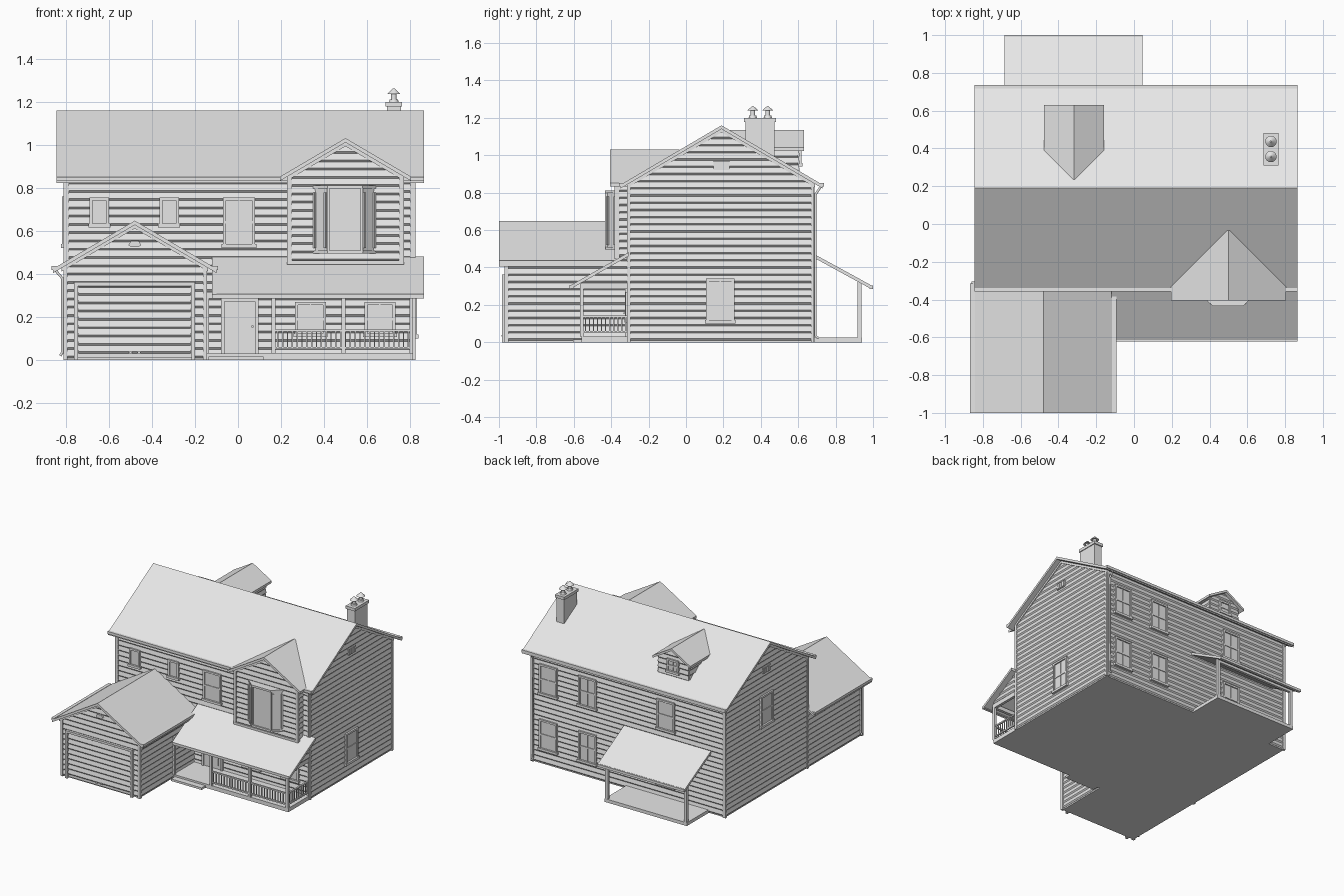
import bpy, bmesh
from mathutils import Matrix, Vector

old = bpy.data.objects.get("Cube")
if old:
    bpy.data.objects.remove(old, do_unlink=True)

grey = bpy.data.materials.new("light_grey")
grey.use_nodes = True
grey.diffuse_color = (0.8, 0.8, 0.8, 1)
grey.node_tree.nodes["Principled BSDF"].inputs["Base Color"].default_value = (0.8, 0.8, 0.8, 1)

PITCH = 0.588
BOARD = 0.0385
parts = {}


def part(name):
    return parts.setdefault(name, bmesh.new() if name not in parts else None)


def loft(name, ring_a, ring_b):
    """Closed solid between two matching outlines."""
    bm = part(name)
    a = [bm.verts.new(p) for p in ring_a]
    b = [bm.verts.new(p) for p in ring_b]
    n = len(a)
    bm.faces.new(a)
    bm.faces.new(b[::-1])
    for i in range(n):
        j = (i + 1) % n
        bm.faces.new((a[j], a[i], b[i], b[j]))


def prism(name, pts, axis, lo, hi):
    if axis == "x":
        loft(name, [(lo, u, z) for u, z in pts], [(hi, u, z) for u, z in pts])
    elif axis == "y":
        loft(name, [(u, lo, z) for u, z in pts], [(u, hi, z) for u, z in pts])
    else:
        loft(name, [(u, v, lo) for u, v in pts], [(u, v, hi) for u, v in pts])


def box(name, x0, x1, y0, y1, z0, z1):
    prism(name, [(x0, y0), (x1, y0), (x1, y1), (x0, y1)], "z", z0, z1)


def wall_frame(axis, pos, sign):
    """Maps (along, up, outward) on a wall to a point in space."""
    if axis == "y":
        return lambda u, z, o: (u, pos + sign * o, z)
    return lambda u, z, o: (pos + sign * o, u, z)


def plate(name, f, u0, u1, z0, z1, out, start=-0.005):
    ring = [(u0, z0), (u1, z0), (u1, z1), (u0, z1)]
    loft(name, [f(u, z, start) for u, z in ring], [f(u, z, out) for u, z in ring])


def gable_span(lo, hi, mid, apex):
    return lambda z: (max(lo, mid - (apex - z) / PITCH), min(hi, mid + (apex - z) / PITCH))


def siding(name, f, z0, z1, span):
    """Overlapping boards whose lower lip slants back."""
    z = z0
    while z < z1 - 0.004:
        top = min(z + BOARD, z1)
        rings = [[], []]
        for h, o in ((z, 0.001), (min(z + 0.009, top - 0.001), 0.009), (top, 0.002)):
            for side in (0, 1):
                rings[side].append(f(span(h)[side], h, o))
        for side, h in ((0, top), (1, top)):
            rings[side] += [f(span(h)[side], h, -0.004), f(span(z)[side], z, -0.004)]
        loft(name, *rings)
        z = top


def chevron(mid, apex, half, thick):
    e = apex - half * PITCH
    return [(mid - half, e), (mid, apex), (mid + half, e),
            (mid + half, e - thick), (mid, apex - thick), (mid - half, e - thick)]


def window(name, f, u, z0, z1, w=0.15, sashes=True):
    h, t = w / 2, 0.014
    plate(name, f, u - h, u + h, z0, z1, 0.010)
    for a, b in ((u - h, u - h + t), (u + h - t, u + h)):
        plate(name, f, a, b, z0, z1, 0.018)
    plate(name, f, u - h, u + h, z1 - t, z1, 0.019)
    plate(name, f, u - h - 0.006, u + h + 0.006, z0 - 0.004, z0 + t, 0.024)
    if sashes:
        m = (z0 + z1) / 2
        plate(name, f, u - h, u + h, m - 0.006, m + 0.006, 0.015)
        plate(name, f, u - 0.003, u + 0.003, z0, z1, 0.013)


def vent(name, f, u, z):
    plate(name, f, u - 0.042, u + 0.042, z - 0.024, z + 0.024, 0.012)
    for k in (-1, 0, 1):
        plate(name, f, u + k * 0.026 - 0.008, u + k * 0.026 + 0.008, z - 0.02, z + 0.02, 0.016)


# Main body, siding, trim and roof
L, R, F, B, RIDGE, TOP = -0.80, 0.815, -0.305, 0.675, 0.19, 1.16
front, back = wall_frame("y", F, -1), wall_frame("y", B, 1)
left, right = wall_frame("x", R, 1), wall_frame("x", L, -1)
under = TOP - 0.012
prism("main_walls", [(F, 0), (B, 0), (B, under - (B - RIDGE) * PITCH), (RIDGE, under),
                     (F, under - (RIDGE - F) * PITCH)], "x", L, R)
siding("front_siding", front, 0.01, 0.86, lambda z: (L, R))
siding("back_siding", back, 0.01, 0.86, lambda z: (L, R))
for f, n in ((left, "left_siding"), (right, "right_siding")):
    siding(n, f, 0.01, under - 0.005, gable_span(F, B, RIDGE, under))
    vent("gable_vents", f, RIDGE, 0.945)
    for u, s in ((F, 1), (B, -1)):
        a, b = sorted((u - s * 0.01, u + s * 0.008))
        plate("corner_boards", f, a, b, 0, 0.86, 0.011)
for f in (front, back):
    for u, s in ((L, 1), (R, -1)):
        a, b = sorted((u, u + s * 0.014))
        plate("corner_boards", f, a, b, 0, 0.86, 0.011)
prism("main_roof", chevron(RIDGE, TOP, 0.54, 0.02), "x", -0.845, 0.865)
for x0, x1 in ((L - 0.012, L), (R, R + 0.012)):
    prism("rake_boards", chevron(RIDGE, TOP - 0.018, 0.5, 0.02), "x", x0, x1)
for y0, y1 in ((-0.358, -0.338), (0.717, 0.737)):
    box("main_gutters", -0.845, 0.865, y0, y1, 0.832, 0.852)

# Windows on the main walls
for x in (-0.645, -0.32):
    window("small_windows", front, x, 0.62, 0.755, 0.09, False)
window("front_window", front, 0.005, 0.525, 0.755)
for x in (0.337, 0.66):
    window("porch_windows", front, x, 0.11, 0.27, 0.145)
for x in (0.676, 0.347, -0.31):
    window("back_windows", back, x, 0.53, 0.76)
    window("back_windows", back, x, 0.11, 0.34)
window("side_windows", left, 0.183, 0.105, 0.34)
window("side_windows", right, 0.19, 0.525, 0.76)

# Garage
GL, GR, GF, GM, GT = -0.80, -0.155, -0.96, -0.48, 0.648
gu = GT - 0.012
eave = gu - (GR - GM) * PITCH
prism("garage_walls", [(GL, 0), (GR, 0), (GR, eave), (GM, gu), (GL, eave)], "y", GF, F)
gfront = wall_frame("y", GF, -1)
siding("garage_siding", gfront, 0.01, gu - 0.005, gable_span(GL, GR, GM, gu))
for pos, s in ((GL, -1), (GR, 1)):
    f = wall_frame("x", pos, s)
    siding("garage_siding", f, 0.01, eave, lambda z: (GF, F))
    plate("garage_corners", f, GF - 0.01, GF + 0.012, 0, eave, 0.011)
    plate("garage_corners", gfront, min(pos, pos - s * 0.008), max(pos, pos - s * 0.008), 0, eave, 0.011)
prism("garage_roof", chevron(GM, GT, 0.38, 0.02), "y", -1.0, F)
prism("garage_rake", chevron(GM, GT - 0.018, 0.34, 0.018), "y", GF - 0.014, GF)
for x in (-0.855, -0.105):
    box("garage_gutters", x - 0.012, x + 0.012, -1.0, F - 0.01, 0.418, 0.437)
prism("garage_vent", [(GM - 0.03, 0.535), (GM - 0.018, 0.525), (GM + 0.018, 0.525), (GM + 0.03, 0.535),
                      (GM + 0.018, 0.553), (GM - 0.018, 0.553)], "y", GF - 0.018, GF)
plate("garage_door", gfront, -0.75, -0.215, 0.01, 0.35, 0.010)
siding("garage_door", wall_frame("y", GF - 0.010, -1), 0.03, 0.345, lambda z: (-0.742, -0.22))
for a, b, c, d in ((-0.763, -0.745, 0, 0.36), (-0.217, -0.199, 0, 0.36), (-0.763, -0.199, 0.345, 0.362)):
    plate("garage_door_frame", gfront, a, b, c, d, 0.024)
for x in (-0.5, -0.46):
    plate("garage_door_handle", gfront, x - 0.007, x + 0.007, 0.03, 0.04, 0.026)

# Front gable with bay window
prism("gable_walls", [(0.24, 0.44), (0.76, 0.44), (0.76, 0.862), (0.5, 1.015), (0.24, 0.862)], "y", -0.37, -0.2)
gable = wall_frame("y", -0.37, -1)
siding("gable_siding", gable, 0.46, 1.01, gable_span(0.24, 0.76, 0.5, 1.015))
plate("gable_trim", gable, 0.235, 0.765, 0.445, 0.462, 0.012)
for x, s in ((0.24, -1), (0.76, 1)):
    f = wall_frame("x", x, s)
    siding("gable_siding", f, 0.46, 0.85, lambda z: (-0.37, F))
    plate("gable_trim", f, -0.381, -0.355, 0.445, 0.86, 0.011)
    plate("gable_trim", gable, min(x, x - s * 0.012), max(x, x - s * 0.012), 0.445, 0.86, 0.011)
prism("gable_roof", chevron(0.5, 1.032, 0.305, 0.02), "y", -0.405, -0.035)
prism("gable_rake", chevron(0.5, 1.014, 0.27, 0.02), "y", -0.384, -0.37)
bay = [(0.345, -0.365), (0.42, -0.425), (0.575, -0.425), (0.645, -0.365)]
prism("bay_window", bay, "z", 0.50, 0.805)
trim = [(0.34, -0.365), (0.417, -0.434), (0.578, -0.434), (0.65, -0.365)]
for z in (0.495, 0.797):
    prism("bay_trim", trim, "z", z, z + 0.015)
for x, y in bay[1:3]:
    box("bay_trim", x - 0.006, x + 0.006, y - 0.007, y + 0.006, 0.50, 0.80)
# slanted side sashes
for (ax, ay), (bx, by) in ((bay[0], bay[1]), (bay[3], bay[2])):
    p, q = Vector((ax, ay)), Vector((bx, by))
    n = Vector((-0.006 if bx < 0.5 else 0.006, -0.007))
    for s, t in ((0.12, 0.24), (0.78, 0.9)):
        c, d = p.lerp(q, s), p.lerp(q, t)
        prism("bay_trim", [tuple(c), tuple(d), tuple(d + n), tuple(c + n)], "z", 0.52, 0.78)

# Rear dormer
prism("dormer_walls", [(-0.445, 0.88), (-0.19, 0.88), (-0.19, 1.045), (-0.3175, 1.12), (-0.445, 1.045)], "y", 0.3, 0.60)
dormer = wall_frame("y", 0.60, 1)
siding("dormer_siding", dormer, 0.91, 1.11, gable_span(-0.445, -0.19, -0.3175, 1.12))
for x, s in ((-0.445, -1), (-0.19, 1)):
    siding("dormer_siding", wall_frame("x", x, s), 0.91, 1.03, lambda z: (0.35, 0.60))
prism("dormer_roof", chevron(-0.3175, 1.135, 0.158, 0.018), "y", 0.235, 0.63)
window("dormer_window", dormer, -0.3175, 0.945, 1.045, 0.1)

# Front porch
box("porch_deck", GR, R, -0.56, F, 0, 0.03)
box("porch_step", -0.137, 0.118, -0.605, -0.56, 0, 0.016)


def shed(name, x0, x1, y0, z0, y1, z1):
    prism(name, [(y0, z0), (y1, z1), (y1, z1 - 0.02), (y0, z0 - 0.02)], "x", x0, x1)


shed("porch_roof", -0.12, 0.865, F, 0.482, -0.617, 0.305)
box("porch_gutter", -0.10, 0.865, -0.622, -0.602, 0.287, 0.306)
box("porch_beam", GR, R, -0.567, -0.545, 0.285, 0.315)
box("porch_beam", R - 0.02, R, -0.56, F, 0.285, 0.315)
prism("porch_end_wall", [(-0.56, 0.30), (F, 0.30), (F, 0.465), (-0.56, 0.325)], "x", R - 0.012, R)
siding("porch_end_siding", left, 0.318, 0.45, lambda z: (min(F, F - (0.462 - z) / 0.567), F))
for x in (-0.145, 0.165, 0.49, 0.806):
    box("porch_posts", x - 0.009, x + 0.009, -0.567, -0.547, 0.03, 0.30)
for z in (0.05, 0.132):
    box("porch_railing", 0.165, 0.806, -0.563, -0.551, z, z + 0.01)
    box("porch_railing", 0.80, 0.812, -0.555, F, z, z + 0.01)
for i in range(28):
    x = 0.185 + i * 0.0225
    box("porch_balusters", x - 0.003, x + 0.003, -0.56, -0.554, 0.05, 0.14)
for i in range(11):
    y = -0.537 + i * 0.0215
    box("porch_balusters", 0.803, 0.809, y - 0.003, y + 0.003, 0.05, 0.14)

# Front door
plate("front_door", front, -0.07, 0.088, 0.03, 0.285, 0.012)
for a, b, c, d in ((-0.078, -0.062, 0.03, 0.285), (0.08, 0.096, 0.03, 0.285), (-0.078, 0.096, 0.272, 0.288)):
    plate("door_frame", front, a, b, c, d, 0.022)
for u in (-0.022, 0.04):
    for z0, z1 in ((0.055, 0.125), (0.14, 0.205), (0.22, 0.255)):
        plate("door_panels", front, u - 0.018, u + 0.018, z0, z1, 0.017)
plate("door_knob", front, 0.062, 0.072, 0.15, 0.16, 0.03)

# Back porch
box("back_deck", -0.665, 0.025, B, 0.94, 0, 0.025)
shed("back_porch_roof", -0.685, 0.045, B, 0.477, 0.99, 0.305)
box("back_porch_gutter", -0.685, 0.045, 0.98, 1.0, 0.285, 0.304)
box("back_porch_beam", -0.66, 0.02, 0.918, 0.938, 0.295, 0.322)
for x in (-0.65, 0.01):
    box("back_porch_posts", x - 0.011, x + 0.011, 0.917, 0.939, 0.02, 0.305)

# Chimney with two capped pots
box("chimney", 0.692, 0.758, 0.318, 0.473, 0.9, 1.2)
box("chimney_cap", 0.686, 0.764, 0.31, 0.481, 1.178, 1.2)
for y in (0.357, 0.437):
    for r0, r1, z, h in ((0.022, 0.019, 1.2, 0.012), (0.013, 0.013, 1.205, 0.035), (0.03, 0.004, 1.238, 0.025)):
        bmesh.ops.create_cone(part("chimney_pots"), cap_ends=True, segments=16, radius1=r0, radius2=r1,
                              depth=h, matrix=Matrix.Translation((0.725, y, z + h / 2)))

# Turn collected parts into objects
for name, bm in parts.items():
    bmesh.ops.recalc_face_normals(bm, faces=bm.faces)
    me = bpy.data.meshes.new(name)
    bm.to_mesh(me)
    bm.free()
    me.materials.append(grey)
    ob = bpy.data.objects.new(name, me)
    bpy.context.collection.objects.link(ob)
    if name == "chimney_pots":
        bpy.context.view_layer.objects.active = ob
        ob.select_set(True)
        bpy.ops.object.shade_smooth_by_angle()

# Downspouts
for name, pts in (("back_downspout", [(0.80, 0.722, 0.835), (0.80, 0.692, 0.79), (0.80, 0.692, 0.035), (0.80, 0.71, 0.02)]),
                  ("garage_downspout", [(-0.852, -0.93, 0.42), (-0.817, -0.93, 0.38), (-0.817, -0.93, 0.035), (-0.827, -0.93, 0.02)])):
    cu = bpy.data.curves.new(name, "CURVE")
    cu.dimensions = "3D"
    cu.bevel_depth = 0.007
    cu.bevel_resolution = 1
    cu.use_fill_caps = True
    sp = cu.splines.new("POLY")
    sp.points.add(len(pts) - 1)
    for p, co in zip(sp.points, pts):
        p.co = (*co, 1)
    cu.materials.append(grey)
    bpy.context.collection.objects.link(bpy.data.objects.new(name, cu))
